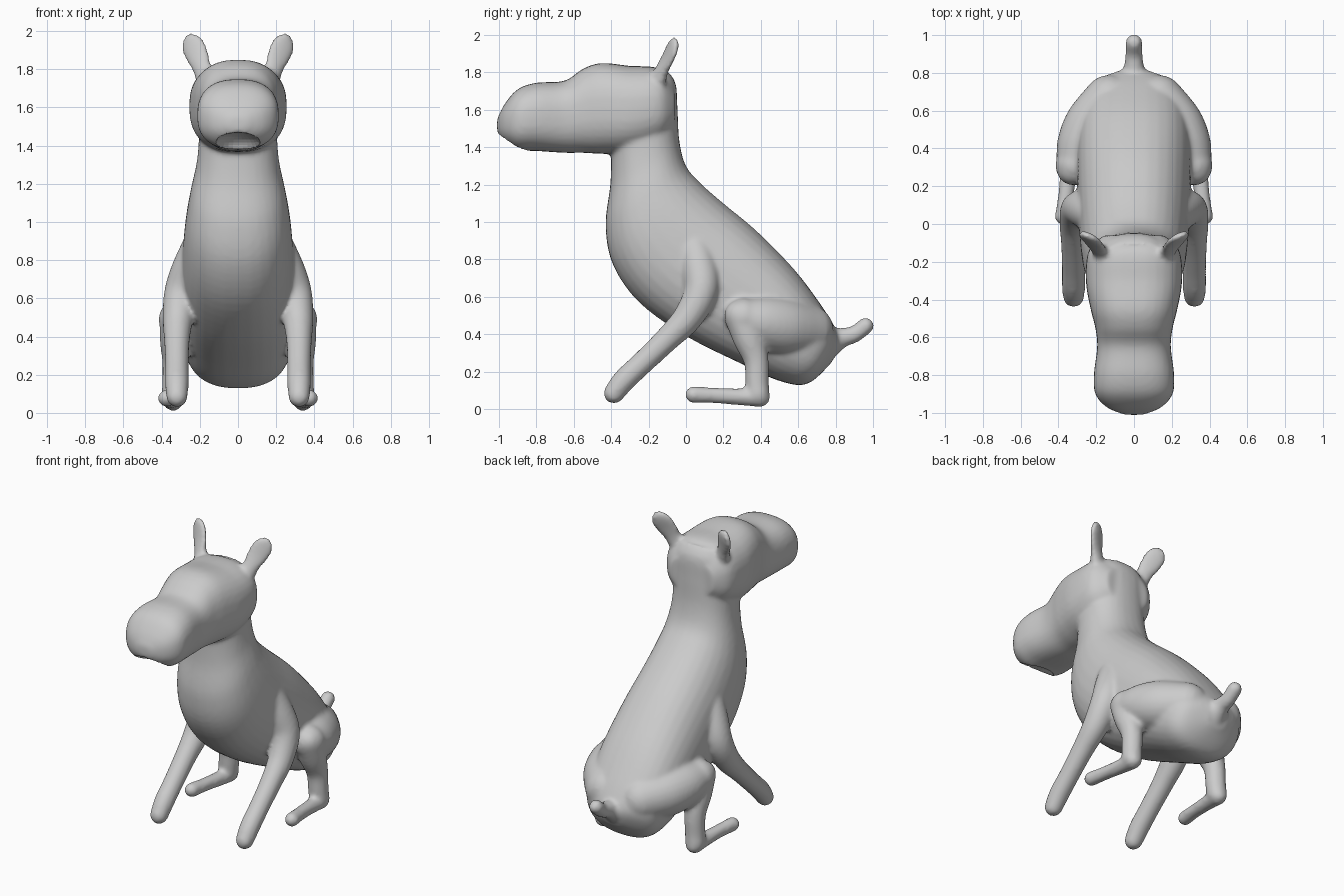
import bpy, bmesh, math
from mathutils import Vector

if "Cube" in bpy.data.objects:
    bpy.data.objects.remove(bpy.data.objects["Cube"])

bm = bmesh.new()


def resample(keys, steps=5):
    """Catmull-Rom interpolation of number tuples."""
    out = []
    for i in range(len(keys) - 1):
        a, b, c, d = (keys[min(max(j, 0), len(keys) - 1)] for j in range(i - 1, i + 3))
        for s in range(steps):
            t = s / steps
            out.append([0.5 * (2 * q + (r - p) * t + (2 * p - 5 * q + 4 * r - w) * t * t
                               + (3 * q - p - 3 * r + w) * t ** 3)
                        for p, q, r, w in zip(a, b, c, d)])
    return out + [list(keys[-1])]


def loft(rings, power=2.0, n=32):
    """Skin (centre, u, v) super-ellipse rings into a closed shell."""
    def sp(x):
        return math.copysign(abs(x) ** (2 / power), x)
    loops = []
    for c, u, v in rings:
        loops.append([bm.verts.new(c + u * sp(math.cos(k * math.tau / n))
                                   + v * sp(math.sin(k * math.tau / n))) for k in range(n)])
    for a, b in zip(loops, loops[1:]):
        for k in range(n):
            bm.faces.new((a[k], a[(k + 1) % n], b[(k + 1) % n], b[k]))
    bm.faces.new(loops[0][::-1])
    bm.faces.new(loops[-1])


def section_loft(keys, power):
    """Keys: (back y, back z, front y, front z, half width)."""
    rings = []
    for y1, z1, y2, z2, w in resample(keys):
        a, b = Vector((0, y1, z1)), Vector((0, y2, z2))
        rings.append(((a + b) / 2, Vector((w, 0, 0)), (a - b) / 2))
    loft(rings, power)


def limb(keys, side=1):
    """Round-ended tube through (x, y, z, radius) keys."""
    pts = resample([(k[0] * side, *k[1:]) for k in keys])
    pos = [Vector(p[:3]) for p in pts]
    rings = []
    for i, p in enumerate(pts):
        t = (pos[min(i + 1, len(pos) - 1)] - pos[max(i - 1, 0)]).normalized()
        v = t.cross(Vector((1, 0, 0))).normalized()
        ring = (pos[i], v.cross(t) * p[3], v * p[3])
        cap = [(math.sin(a), math.cos(a)) for a in (0.3, 0.6, 0.9, 1.2, 1.45)]
        if i == 0:
            rings += [(ring[0] - t * p[3] * s, ring[1] * c, ring[2] * c) for s, c in cap[::-1]]
        rings.append(ring)
        if i == len(pts) - 1:
            rings += [(ring[0] + t * p[3] * s, ring[1] * c, ring[2] * c) for s, c in cap]
    loft(rings, n=24)


# torso and neck
section_loft([(.825, .37, .78, .25, .07), (.795, .44, .65, .135, .22), (.72, .56, .50, .15, .28),
              (.58, .745, .3, .24, .30), (.38, .95, 0, .39, .30), (.2, 1.1, -.25, .57, .29),
              (.075, 1.21, -.39, .77, .275), (0, 1.3, -.43, .98, .25), (-.035, 1.43, -.405, 1.2, .215),
              (-.045, 1.6, -.4, 1.37, .205), (-.055, 1.74, -.4, 1.52, .22),
              (-.1, 1.81, -.3, 1.75, .17)], 2.3)

# head and muzzle
section_loft([(-.06, 1.72, -.06, 1.5, .16), (-.14, 1.82, -.14, 1.42, .24),
              (-.3, 1.835, -.3, 1.37, .255), (-.45, 1.85, -.45, 1.365, .23),
              (-.55, 1.82, -.55, 1.37, .205), (-.65, 1.755, -.65, 1.37, .195),
              (-.8, 1.745, -.8, 1.38, .213), (-.9, 1.71, -.9, 1.385, .205),
              (-.97, 1.63, -.97, 1.43, .145), (-1.01, 1.55, -1.01, 1.48, .05)], 2.5)

# tail
limb([(0, .74, .34, .09), (0, .83, .38, .055), (0, .9, .4, .046), (0, .96, .445, .045)])

for side in (1, -1):
    # front leg
    limb([(.18, .03, .92, .09), (.245, .07, .76, .1), (.295, .08, .63, .092), (.315, .01, .49, .08),
          (.32, -.1, .375, .067), (.32, -.23, .25, .062), (.32, -.33, .155, .062),
          (.32, -.385, .085, .056)], side)
    # thigh
    limb([(.13, .65, .42, .14), (.215, .52, .44, .155), (.275, .4, .465, .14), (.312, .31, .49, .105)], side)
    # shin
    limb([(.325, .29, .5, .085), (.325, .335, .38, .085), (.33, .375, .26, .067),
          (.335, .38, .14, .063), (.34, .385, .08, .063)], side)
    # hind foot
    limb([(.34, .395, .065, .055), (.345, .3, .065, .046), (.36, .15, .073, .042),
          (.375, .04, .077, .045)], side)
    # ear: flattened leaf
    rings = []
    for x, y, z, w, th in resample([(.16, -.16, 1.74, .06, .05), (.19, -.13, 1.81, .055, .032),
                                    (.215, -.1, 1.87, .068, .024), (.236, -.075, 1.925, .068, .023),
                                    (.25, -.06, 1.965, .045, .02), (.257, -.055, 1.985, .015, .01)]):
        rings.append((Vector((x * side, y, z)), Vector((.87 * side, .3, -.35)) * w,
                      Vector((-.3 * side, .9, -.25)) * th))
    loft(rings, n=20)

bmesh.ops.recalc_face_normals(bm, faces=bm.faces[:])
mesh = bpy.data.meshes.new("dog_body")
bm.to_mesh(mesh)
bm.free()
dog = bpy.data.objects.new("dog_body", mesh)
bpy.context.collection.objects.link(dog)

# hollow under the upper lip
bpy.ops.mesh.primitive_uv_sphere_add(segments=32, ring_count=16, location=(0, -.99, 1.385))
cutter = bpy.context.object
cutter.name = "mouth_cutter"
cutter.scale = (.14, .15, .085)
cutter.hide_render = True
cutter.hide_viewport = True

# fuse all parts into one smooth skin
remesh = dog.modifiers.new("fuse", 'REMESH')
remesh.mode = 'VOXEL'
remesh.voxel_size = 0.013
remesh.use_smooth_shade = True
cut = dog.modifiers.new("mouth", 'BOOLEAN')
cut.operation = 'DIFFERENCE'
cut.object = cutter
soft = dog.modifiers.new("soften", 'SMOOTH')
soft.factor = 0.5
soft.iterations = 8
